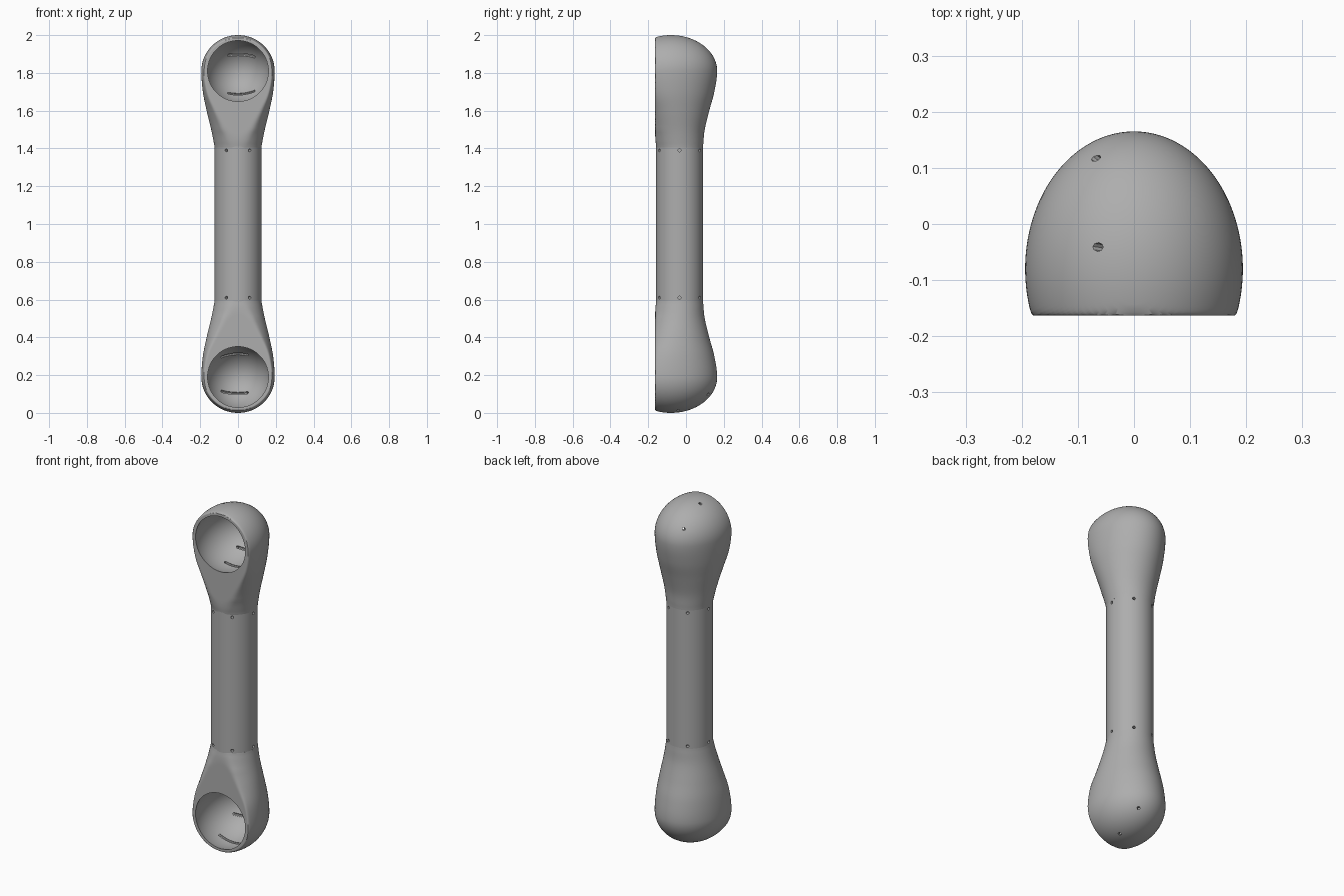
import bpy, bmesh, math
from mathutils import Matrix, Vector

cube = bpy.data.objects.get("Cube")
if cube:
    bpy.data.objects.remove(cube)

GREY = bpy.data.materials.new("plain_grey")
GREY.use_nodes = True
COLOUR = (0.42, 0.42, 0.42, 1)
GREY.diffuse_color = COLOUR
GREY.node_tree.nodes["Principled BSDF"].inputs["Base Color"].default_value = COLOUR

FRONT = -0.163               # flat front plane
AXIS_Y = -0.034              # shaft axis
SHAFT_R = 0.124
CENTRE = Vector((0, -0.08, 1.81))
OUTER = Vector((0.194, 0.245, 0.19))
INNER = Vector((0.174, 0.218, 0.174))
SEGS = 160


def make_object(name, bm):
    bmesh.ops.recalc_face_normals(bm, faces=bm.faces)
    mesh = bpy.data.meshes.new(name)
    bm.to_mesh(mesh)
    bm.free()
    mesh.materials.append(GREY)
    obj = bpy.data.objects.new(name, mesh)
    bpy.context.collection.objects.link(obj)
    return obj


def activate(obj):
    bpy.ops.object.select_all(action='DESELECT')
    obj.select_set(True)
    bpy.context.view_layer.objects.active = obj


def cut(obj, cutter):
    cutter.hide_render = True
    mod = obj.modifiers.new("cut", 'BOOLEAN')
    mod.operation = 'DIFFERENCE'
    mod.solver = 'EXACT'
    mod.object = cutter
    activate(obj)
    bpy.ops.object.modifier_apply(modifier=mod.name)
    bpy.data.objects.remove(cutter)


def smooth(obj):
    activate(obj)
    bpy.ops.object.shade_smooth_by_angle(angle=math.radians(35))


def soft_front(y, k=0.012):
    """Flatten against the front plane with a small rounded edge."""
    h = max(k - abs(y - FRONT), 0) / k
    return max(y, FRONT) + h * h * k / 4


def catmull(rows, steps):
    """Smooth rows of section values."""
    pts = [Vector(r) for r in rows]
    first = pts[1].copy()
    first[0] = 2 * pts[0][0] - pts[1][0]
    pts = [first] + pts + [2 * pts[-1] - pts[-2]]
    for a, b, c, d in zip(pts, pts[1:], pts[2:], pts[3:]):
        for i in range(steps):
            t = i / steps
            yield (2 * b + (c - a) * t + (2 * a - 5 * b + 4 * c - d) * t ** 2
                   + (3 * b - a - 3 * c + d) * t ** 3) / 2
    yield pts[-2]


# height, half width, centre y, back depth
NECK = [(1.81, 0.194, -0.08, 0.245), (1.70, 0.186, -0.074, 0.224),
        (1.60, 0.166, -0.058, 0.181), (1.50, 0.142, -0.043, 0.142),
        (1.43, 0.128, -0.036, 0.128), (1.405, 0.124, AXIS_Y, SHAFT_R)]


def bulb_body():
    bm = bmesh.new()
    sections = []
    for i in range(1, 24):                       # domed end
        a = math.radians(90 - i * 90 / 24)
        c = math.cos(a)
        sections.append((CENTRE.z + OUTER.z * math.sin(a), OUTER.x * c, CENTRE.y,
                         OUTER.y * c, OUTER.y * c))
    for z, w, cy, back in catmull(NECK, 6):      # tapering neck
        t = min(1, max(0, (1.81 - z) / 0.31))
        sections.append((z, w, cy, back, back - 0.025 * math.sin(math.pi * t)))
    rings = []
    for z, w, cy, back, front in sections:
        ring = []
        for j in range(SEGS):
            a = 2 * math.pi * j / SEGS
            s = math.sin(a)
            ring.append(bm.verts.new((w * math.cos(a), soft_front(cy + s * (back if s > 0 else front)), z)))
        rings.append(ring)
    tip = bm.verts.new((0, CENTRE.y, CENTRE.z + OUTER.z))
    for j in range(SEGS):
        k = (j + 1) % SEGS
        bm.faces.new((tip, rings[0][j], rings[0][k]))
        for r, q in zip(rings, rings[1:]):
            bm.faces.new((r[j], q[j], q[k], r[k]))
    bm.faces.new(rings[-1])
    return make_object("socket_end", bm)


def cup_cutter():
    bm = bmesh.new()
    bmesh.ops.create_uvsphere(bm, u_segments=96, v_segments=48, radius=1,
                              matrix=Matrix.Translation(CENTRE) @ Matrix.Diagonal((*INNER, 1)))
    return make_object("cup_cutter", bm)


def channel_cutter(degrees):
    """Thin cord channel that follows the cup and leaves through the wall."""
    t = math.radians(degrees)
    curve = bpy.data.curves.new("channel", 'CURVE')
    curve.dimensions = '3D'
    curve.bevel_depth = 0.008
    curve.bevel_resolution = 2
    curve.use_fill_caps = True
    n = 20
    spline = curve.splines.new('POLY')
    spline.points.add(n)
    for i, p in enumerate(spline.points):
        x = -0.11 + 0.2 * i / n
        k = 1.01 + 0.42 * min(1, max(0, (-0.05 - x) / 0.06))
        s = k * math.sqrt(1 - (x / INNER.x) ** 2)
        p.co = (x, CENTRE.y + INNER.y * s * math.cos(t),
                CENTRE.z + INNER.z * s * math.sin(t), 1)
    obj = bpy.data.objects.new("channel_cutter", curve)
    bpy.context.collection.objects.link(obj)
    activate(obj)
    bpy.ops.object.convert(target='MESH')
    return bpy.context.view_layer.objects.active


# upper socket end
upper = bulb_body()
cut(upper, cup_cutter())
for angle in (30, -45, 80, -80):
    cut(upper, channel_cutter(angle))
smooth(upper)
upper.name = "upper_socket_end"

# lower socket end: the same part turned half round about the front axis
lower = upper.copy()
lower.data = upper.data.copy()
lower.name = "lower_socket_end"
bpy.context.collection.objects.link(lower)
pivot = Matrix.Translation((0, 0, 1))
lower.data.transform(pivot @ Matrix.Rotation(math.pi, 4, 'Y') @ pivot.inverted())

# shaft
bm = bmesh.new()
bmesh.ops.create_cone(bm, cap_ends=True, segments=96, radius1=SHAFT_R, radius2=SHAFT_R,
                      depth=0.82, matrix=Matrix.Translation((0, AXIS_Y, 1)))
shaft = make_object("shaft", bm)

# pin holes around both shaft ends
bm = bmesh.new()
for z in (0.61, 1.39):
    for i in range(6):
        turn = Matrix.Rotation(math.radians(60 * i), 4, 'Z')
        bmesh.ops.create_cone(bm, cap_ends=True, segments=16, radius1=0.008, radius2=0.008, depth=0.05,
                              matrix=Matrix.Translation((0, AXIS_Y, z)) @ turn
                              @ Matrix.Translation((SHAFT_R, 0, 0)) @ Matrix.Rotation(math.pi / 2, 4, 'Y'))
cut(shaft, make_object("pin_cutter", bm))
smooth(shaft)
